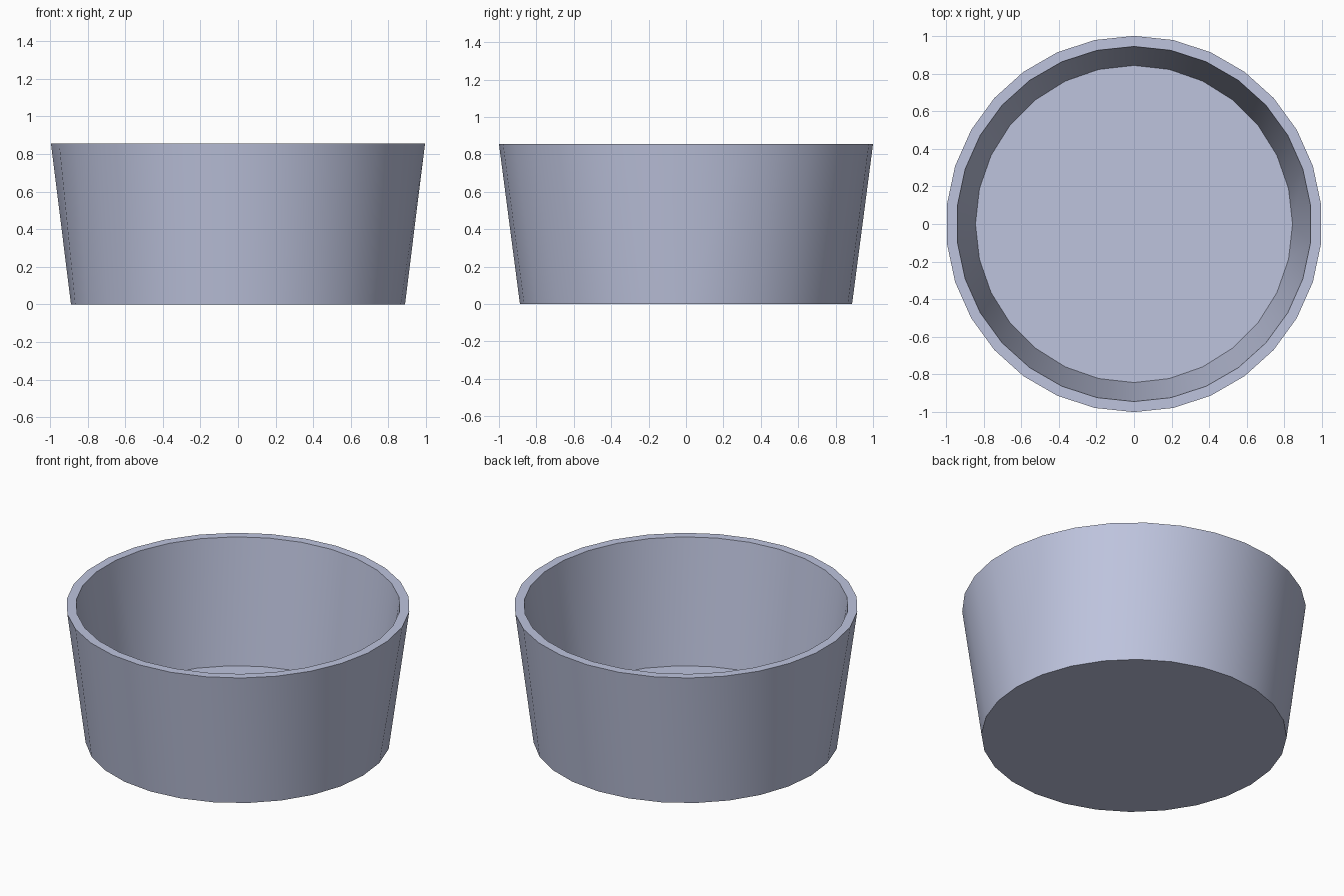
import bpy, bmesh, math

if "Cube" in bpy.data.objects:
    bpy.data.objects.remove(bpy.data.objects["Cube"])

TOP_SIDES, BASE_SIDES = 30, 28
HEIGHT, FLOOR = 0.855, 0.075

mat = bpy.data.materials.new("pale blue grey")
mat.diffuse_color = (0.515, 0.552, 0.73, 1)
mat.use_nodes = True
mat.node_tree.nodes["Principled BSDF"].inputs["Base Color"].default_value = mat.diffuse_color

bm = bmesh.new()


def ring(sides, radius, z):
    """Ring starting at the back (+y), running clockwise."""
    return [bm.verts.new((radius * math.sin(math.tau * i / sides),
                          radius * math.cos(math.tau * i / sides), z))
            for i in range(sides)]


def wall(upper, lower):
    """Join a 30 ring to a 28 ring, with one extra triangle on each side."""
    half_u, half_l = TOP_SIDES // 2, BASE_SIDES // 2
    for h in range(2):
        j = h * half_l
        for k in range(half_u):
            i = h * half_u + k
            a, b = upper[i], upper[(i + 1) % TOP_SIDES]
            if k == half_u // 2:
                bm.faces.new((a, b, lower[j]))
            else:
                n = (j + 1) % BASE_SIDES
                bm.faces.new((a, b, lower[n], lower[j]))
                j += 1


outer_rim = ring(TOP_SIDES, 1.0, HEIGHT)
inner_rim = ring(TOP_SIDES, 0.944, HEIGHT)
base = ring(BASE_SIDES, 0.888, 0)
floor = ring(BASE_SIDES, 0.843, FLOOR)

# Tapered outer and inner walls
wall(outer_rim, base)
wall(inner_rim, floor)

# Flat rim
for i in range(TOP_SIDES):
    n = (i + 1) % TOP_SIDES
    bm.faces.new((outer_rim[i], outer_rim[n], inner_rim[n], inner_rim[i]))

# Underside and inside floor
bm.faces.new(base)
bm.faces.new(floor)
bmesh.ops.recalc_face_normals(bm, faces=bm.faces)

mesh = bpy.data.meshes.new("tapered_bowl")
bm.to_mesh(mesh)
bm.free()
mesh.materials.append(mat)
bowl = bpy.data.objects.new("tapered_bowl", mesh)
bpy.context.collection.objects.link(bowl)

# Smooth walls with sharp rim and floor edges
bpy.context.view_layer.objects.active = bowl
bowl.select_set(True)
bpy.ops.object.shade_smooth_by_angle(angle=math.radians(30))
